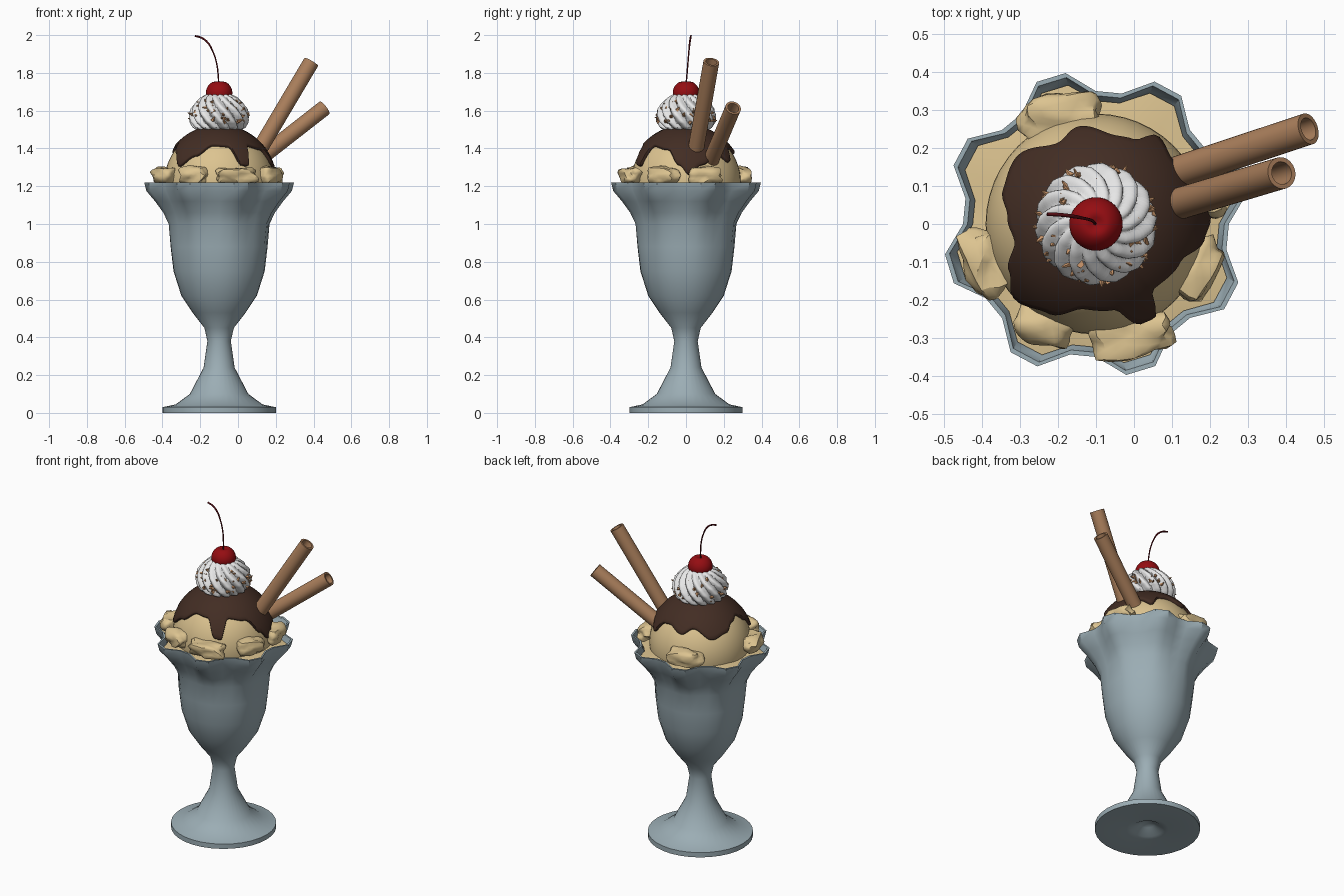
import bpy, bmesh, math, random
from math import sin, cos, pi, radians
from mathutils import Vector, Matrix, noise

if "Cube" in bpy.data.objects:
    bpy.data.objects.remove(bpy.data.objects["Cube"])

random.seed(4)
CX = -0.1  # axis of the glass


def mat(name, r, g, b):
    m = bpy.data.materials.new(name)
    m.diffuse_color = (r, g, b, 1)
    m.use_nodes = True
    m.node_tree.nodes["Principled BSDF"].inputs["Base Color"].default_value = m.diffuse_color
    return m


GLASS = mat("pale_glass", 0.33, 0.42, 0.46)
ICE = mat("vanilla", 0.72, 0.55, 0.28)
SAUCE = mat("chocolate", 0.055, 0.026, 0.017)
CREAM = mat("cream_white", 0.80, 0.80, 0.80)
WAFER = mat("wafer_brown", 0.40, 0.21, 0.105)
NUT = mat("nut_tan", 0.60, 0.31, 0.15)
CHERRY = mat("cherry_red", 0.30, 0.004, 0.006)
STEM = mat("stem_red", 0.10, 0.004, 0.007)


def finish(name, bm, material, angle=40, matrix=None):
    bmesh.ops.remove_doubles(bm, verts=bm.verts, dist=1e-5)
    bmesh.ops.recalc_face_normals(bm, faces=bm.faces)
    me = bpy.data.meshes.new(name)
    bm.to_mesh(me)
    bm.free()
    me.materials.append(material)
    ob = bpy.data.objects.new(name, me)
    bpy.context.collection.objects.link(ob)
    ob.matrix_world = matrix or Matrix.Translation((CX, 0, 0))
    bpy.ops.object.select_all(action='DESELECT')
    ob.select_set(True)
    bpy.context.view_layer.objects.active = ob
    bpy.ops.object.shade_smooth_by_angle(angle=radians(angle))
    return ob


def rings(name, count, seg, func, material, angle=40, matrix=None):
    """Skin rings of points func(ring, theta) -> (radius, height)."""
    bm = bmesh.new()
    rows = []
    for i in range(count):
        row = []
        for j in range(seg):
            t = 2 * pi * j / seg
            r, z = func(i, t)
            row.append(bm.verts.new((r * cos(t), r * sin(t), z)))
        rows.append(row)
    for a, b in zip(rows, rows[1:]):
        for j in range(seg):
            k = (j + 1) % seg
            bm.faces.new((a[j], a[k], b[k], b[j]))
    return finish(name, bm, material, angle, matrix)


def lathe(name, prof, seg, material, angle=40, matrix=None):
    """Profile of (radius, z, scallop); eight lobes around."""
    def f(i, t):
        r, z, a = prof[i]
        return r + a * cos(8 * t), z
    return rings(name, len(prof), seg, f, material, angle, matrix)


# Scalloped footed glass; turned so that the lobes sit at 17 degrees
turn = Matrix.Translation((CX, 0, 0)) @ Matrix.Rotation(radians(17 + 5.625), 4, 'Z')


def scallop(name, prof, angle):
    def f(i, t):
        r, z, a = prof[i]
        return r + a * cos(8 * (t + radians(5.625))), z
    return rings(name, len(prof), 32, f, GLASS if name == "glass" else ICE, angle, turn)


scallop("glass", [
    (0, 0.05, 0), (0.04, 0.035, 0), (0.09, 0.005, 0), (0.12, 0, 0), (0.30, 0, 0), (0.30, 0.03, 0),
    (0.23, 0.045, 0), (0.155, 0.10, 0), (0.082, 0.24, 0), (0.062, 0.38, 0),
    (0.078, 0.45, 0), (0.14, 0.53, 0), (0.20, 0.62, 0), (0.242, 0.75, 0.001), (0.258, 0.88, 0.002),
    (0.268, 1.0, 0.006), (0.292, 1.06, 0.013), (0.328, 1.12, 0.025),
    (0.367, 1.175, 0.037), (0.377, 1.22, 0.039), (0.365, 1.22, 0.039),
    (0.350, 1.175, 0.036), (0.31, 1.12, 0.024), (0.255, 1.0, 0.005), (0.225, 0.75, 0),
    (0.12, 0.55, 0), (0, 0.48, 0)], 45)

# Ice cream filling the bowl
scallop("ice_cream_fill", [(0, 1.195, 0), (0.28, 1.195, 0.02), (0.348, 1.185, 0.034),
                           (0.30, 1.11, 0.022), (0, 1.10, 0)], 40)

# Main scoop
R, ZC = 0.29, 1.22
lathe("scoop", [(R * sin(pi * i / 30), ZC + R * cos(pi * i / 30), 0) for i in range(18)], 48, ICE)

# Sauce cap: (angle, radius of the dripping edge seen from above)
EDGE = [(3, .304), (18, .29), (40, .265), (55, .285), (66, .245), (78, .24), (100, .262), (115, .237),
        (140, .275), (160, .262), (175, .235), (192, .22), (209, .262), (222, .293), (242, .268),
        (262, .227), (282, .232), (294, .29), (302, .293), (311, .23), (336, .245), (352, .29), (363, .304)]


def edge_theta(t):
    d = math.degrees(t)
    if d < 3:
        d += 360
    for (a, ra), (b, rb) in zip(EDGE, EDGE[1:]):
        if a <= d <= b:
            u = (1 - cos(pi * (d - a) / (b - a))) / 2
            return math.asin((ra + (rb - ra) * u) / 0.3075)
    return 1


def sauce(i, t):
    e = edge_theta(t)
    if i <= 16:
        q, r = e * i / 16, 0.306
    else:
        q, r = e + (0.02, 0.02, -0.05)[i - 17], (0.300, 0.288, 0.284)[i - 17]
    return r * sin(q), ZC + r * cos(q)


rings("chocolate_sauce", 20, 120, sauce, SAUCE, 60)

# Ice cream lumps around the rim: x, y, half length, half width, rotation
LUMPS = [(-0.19, 0.285, .115, .07, 8), (-0.385, -0.10, .10, .07, 105), (-0.235, -0.265, .085, .06, -20),
         (-0.01, -0.295, .12, .062, 8), (0.165, -0.12, .095, .06, 65), (0.18, 0.10, .10, .06, 105)]
for n, (x, y, a, b, rot) in enumerate(LUMPS):
    bm = bmesh.new()
    bmesh.ops.create_icosphere(bm, subdivisions=3, radius=1)
    for v in bm.verts:
        c = v.co.normalized()
        p = max(abs(c.x), abs(c.y), abs(c.z))
        v.co = c * (0.92 / p ** 0.5) * (0.95 + 0.32 * noise.noise(c * 1.5 + Vector((n * 7, 3, 1))))
    m = (Matrix.Translation((x, y, 1.255)) @ Matrix.Rotation(radians(rot), 4, 'Z')
         @ Matrix.Diagonal((a, b, 0.054, 1)))
    finish("ice_cream_lump_%d" % (n + 1), bm, ICE, 40, m)

# Whipped cream swirl with twisted ridges
WHIP = [(0.10, 1.49), (0.135, 1.51), (0.152, 1.54), (0.155, 1.575), (0.146, 1.61), (0.125, 1.64),
        (0.095, 1.67), (0.06, 1.69), (0, 1.70)]


def whip(i, t):
    s = i / 32 * (len(WHIP) - 1)
    k = min(int(s), len(WHIP) - 2)
    u = s - k
    r = WHIP[k][0] * (1 - u) + WHIP[k + 1][0] * u
    z = WHIP[k][1] * (1 - u) + WHIP[k + 1][1] * u
    ridge = abs(sin(7 * (t + 1.5 * i / 32)))
    return r * (0.86 + 0.18 * ridge), z


rings("whipped_cream", 33, 168, whip, CREAM, 50)

# Chopped nuts stuck to the cream
bm = bmesh.new()
for n in range(70):
    t = random.uniform(0, 2 * pi)
    z = random.uniform(1.535, 1.655)
    r = 0.152 if z < 1.59 else 0.152 - (z - 1.59) * 0.75
    out = Vector((cos(t), sin(t), random.uniform(-0.3, 0.7)))
    if n > 16:
        out += Vector([random.uniform(-1, 1) for _ in range(3)])
    size = random.uniform(0.024, 0.045) if n <= 16 else random.uniform(0.015, 0.026)
    m = (Matrix.Translation((r * cos(t), r * sin(t), z))
         @ out.to_track_quat('Z', 'Y').to_matrix().to_4x4())
    bmesh.ops.create_cone(bm, cap_ends=True, segments=5, radius1=0.011, radius2=0.002,
                          depth=size, matrix=m)
finish("chopped_nuts", bm, NUT, 20)

# Cherry with a dimple at the stem
pts = []
for i in range(25):
    q = pi * i / 24
    pts.append((0.07 * sin(q), 1.695 + 0.066 * cos(q) - 0.016 * math.exp(-(q / 0.3) ** 2), 0))
lathe("cherry", pts, 40, CHERRY, 60)

# Cherry stem
cu = bpy.data.curves.new("cherry_stem", 'CURVE')
cu.dimensions = '3D'
cu.bevel_depth = 0.0045
cu.bevel_resolution = 2
cu.use_fill_caps = True
path = [(-0.102, 0, 1.735), (-0.105, 0.005, 1.79), (-0.113, 0.01, 1.85), (-0.132, 0.015, 1.91),
        (-0.16, 0.02, 1.96), (-0.192, 0.024, 1.985), (-0.228, 0.026, 1.996)]
sp = cu.splines.new('BEZIER')
sp.bezier_points.add(len(path) - 1)
for bp, p in zip(sp.bezier_points, path):
    bp.co = p
    bp.handle_left_type = bp.handle_right_type = 'AUTO'
    bp.radius = 0.85 if p[2] < 1.95 else 1.1
cu.materials.append(STEM)
bpy.context.collection.objects.link(bpy.data.objects.new("cherry_stem", cu))

# Hollow rolled wafers
for n, (a, b) in enumerate([((0.09, 0.045, 1.355), (0.388, 0.134, 1.858)),
                            ((0.08, 0.125, 1.32), (0.458, 0.25, 1.615))]):
    a, b = Vector(a), Vector(b)
    L = (b - a).length
    m = Matrix.Translation(a) @ (b - a).to_track_quat('Z', 'Y').to_matrix().to_4x4()
    lathe("wafer_roll_%d" % (n + 1), [(0.028, 0, 0), (0.042, 0, 0), (0.042, L, 0), (0.030, L, 0),
                                      (0.028, 0, 0)], 32, WAFER, 40, m)
